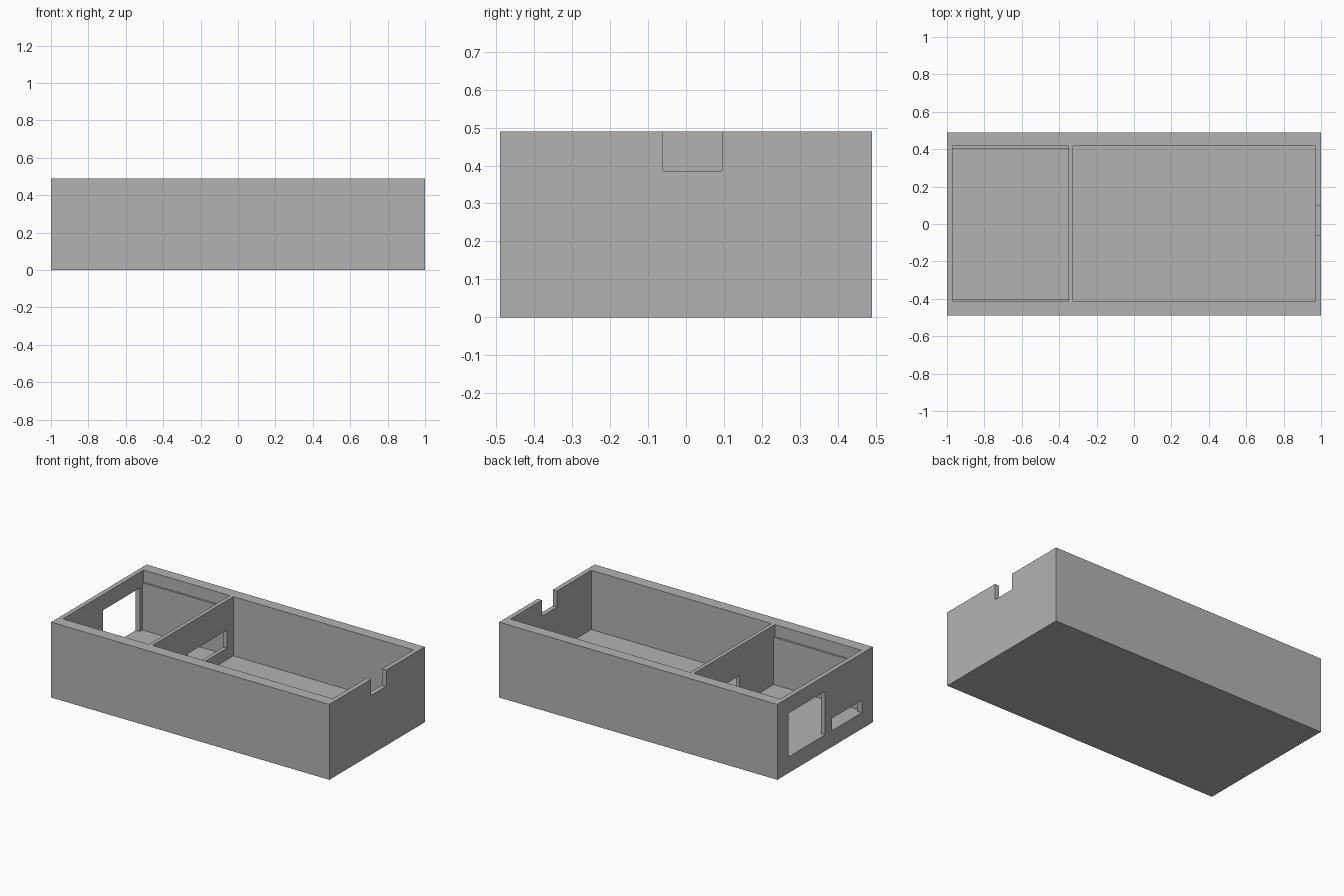
import bpy

cube = bpy.data.objects.get("Cube")
if cube:
    bpy.data.objects.remove(cube, do_unlink=True)

grey = bpy.data.materials.new("plain grey")
grey.use_nodes = True
colour = (0.45, 0.45, 0.45, 1)
grey.diffuse_color = colour
grey.node_tree.nodes["Principled BSDF"].inputs["Base Color"].default_value = colour


def box(name, x, y, z):
    """Box spanning the given (low, high) ranges."""
    spans = (x, y, z)
    bpy.ops.mesh.primitive_cube_add(size=1)
    ob = bpy.context.object
    ob.name = name
    for v in ob.data.vertices:
        v.co = [hi if c > 0 else lo for c, (lo, hi) in zip(v.co, spans)]
    ob.data.materials.append(grey)
    return ob


def cut(target, name, x, y, z):
    """Subtract a box from the target."""
    cutter = box(name, x, y, z)
    cutter.hide_render = True
    mod = target.modifiers.new(name, 'BOOLEAN')
    mod.operation = 'DIFFERENCE'
    mod.solver = 'EXACT'
    mod.object = cutter
    bpy.context.view_layer.objects.active = target
    bpy.ops.object.modifier_apply(modifier=name)
    bpy.data.objects.remove(cutter, do_unlink=True)


TOP, FLOOR, ABOVE = 0.49, 0.105, 0.6
case = box("open_case", (-1, 1), (-0.49, 0.49), (0, TOP))

# Two compartments with a thin partition left between them
cut(case, "large_compartment", (-0.325, 0.97), (-0.413, 0.417), (FLOOR, ABOVE))
cut(case, "small_compartment", (-0.97, -0.35), (-0.401, 0.405), (FLOOR, ABOVE))

# Shallow ledge along both long walls of the small compartment
cut(case, "ledge_recess", (-0.97, -0.35), (-0.413, 0.417), (0.412, ABOVE))

# Openings in the end wall
cut(case, "large_port", (-1.1, -0.9), (0, 0.378), (FLOOR, 0.388))
cut(case, "small_port", (-1.1, -0.9), (-0.377, -0.07), (FLOOR, 0.185))

# Opening through the partition
cut(case, "partition_opening", (-0.4, -0.28), (-0.05, 0.35), (0.18, 0.297))

# Notch in the opposite end wall
cut(case, "cable_notch", (0.9, 1.1), (-0.06, 0.095), (0.385, ABOVE))
